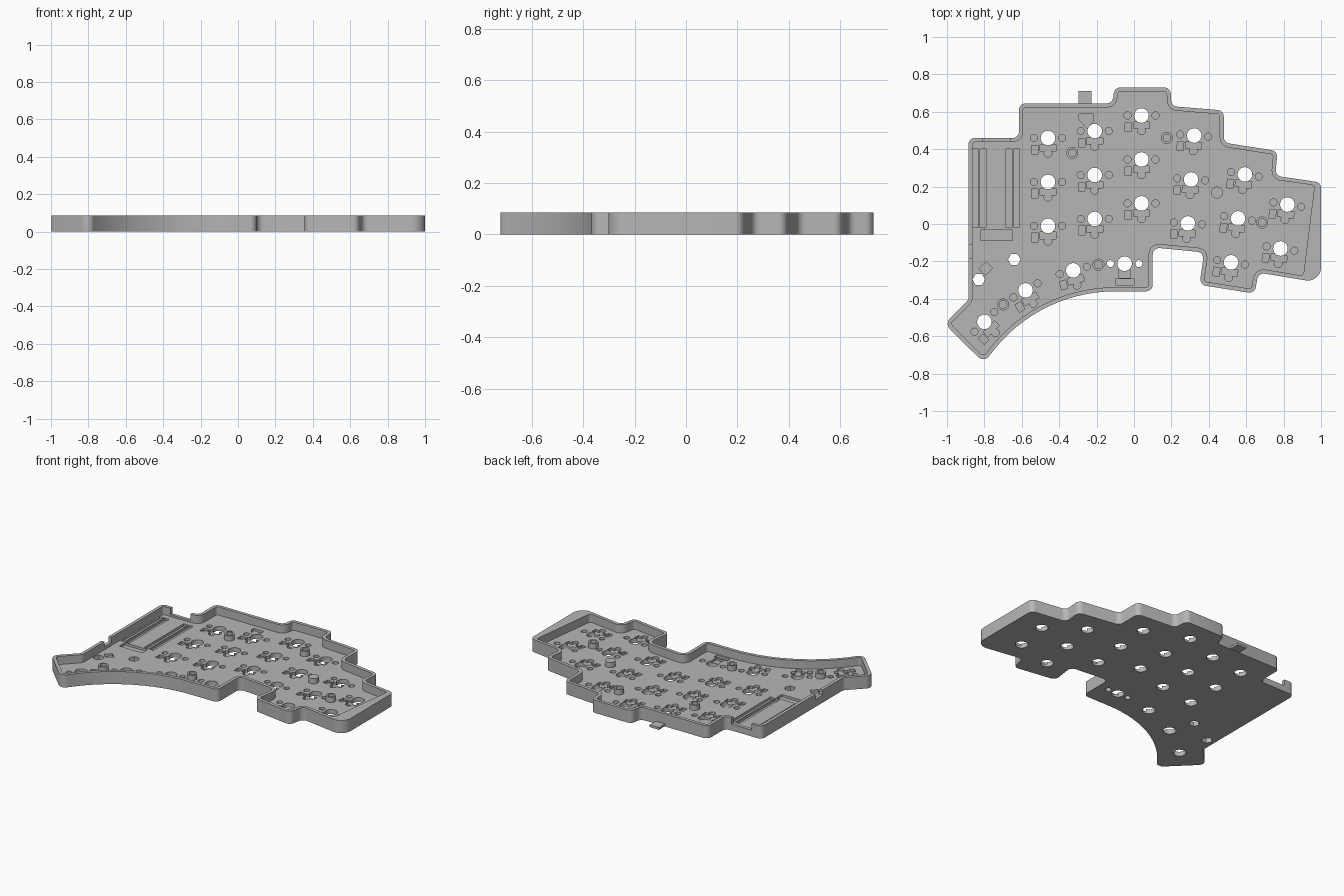
import bpy, bmesh
from math import sin, cos, pi, radians
from mathutils import Vector, Matrix

HEIGHT, FLOOR, RECESS, WALL = 0.085, 0.03, 0.014, 0.022

if "Cube" in bpy.data.objects:
    bpy.data.objects.remove(bpy.data.objects["Cube"])

grey = bpy.data.materials.new("case grey")
grey.use_nodes = True
grey.diffuse_color = (0.47, 0.47, 0.47, 1)
grey.node_tree.nodes["Principled BSDF"].inputs["Base Color"].default_value = grey.diffuse_color


# --- flat shape helpers ---
def circle(x, y, r, sides=24):
    return [(x + r * cos(2 * pi * i / sides), y + r * sin(2 * pi * i / sides)) for i in range(sides)]


def rect(x, y, w, h, turn=0):
    rot = Matrix.Rotation(radians(turn), 2)
    return [tuple(Vector((x, y)) + rot @ Vector((sx * w / 2, sy * h / 2)))
            for sx, sy in ((-1, -1), (1, -1), (1, 1), (-1, 1))]


def place(shape, x, y, turn):
    rot = Matrix.Rotation(radians(turn), 2)
    return [tuple(rot @ Vector(p) + Vector((x, y))) for p in shape]


def corner_dirs(pts, i):
    p = pts[i]
    return (p - pts[i - 1]).normalized(), (pts[(i + 1) % len(pts)] - p).normalized()


def inset(pts, t):
    """Move a clockwise outline inward with mitred corners."""
    out = []
    for i, p in enumerate(pts):
        a, b = corner_dirs(pts, i)
        n1, n2 = Vector((a.y, -a.x)), Vector((b.y, -b.x))
        out.append(p + (n1 + n2) / (1 + n1.dot(n2)) * t)
    return out


def fillet(pts, radii, grow=0, steps=6):
    """Round corners; grow enlarges hollow corners and shrinks outer ones."""
    out = []
    for i, p in enumerate(pts):
        a, b = corner_dirs(pts, i)
        turn = a.x * b.y - a.y * b.x
        if radii[i] == 0:
            out.append(tuple(p))
            continue
        r = radii[i] + (grow if turn > 0 else -grow)
        angle = a.angle(b)
        reach = r * (1 - cos(angle)) / sin(angle)
        start = p - a * reach
        side = Vector((-a.y, a.x)) * (1 if turn > 0 else -1)
        for k in range(steps + 1):
            t = angle * k / steps
            out.append(tuple(start + a * r * sin(t) + side * r * (1 - cos(t))))
    return out


# --- solid helpers ---
def prisms(name, shapes, z0, z1):
    bm = bmesh.new()
    for shape in shapes:
        face = bm.faces.new([bm.verts.new((x, y, z0)) for x, y in shape])
        ext = bmesh.ops.extrude_face_region(bm, geom=[face])["geom"]
        bmesh.ops.translate(bm, vec=(0, 0, z1 - z0),
                            verts=[g for g in ext if isinstance(g, bmesh.types.BMVert)])
    bmesh.ops.recalc_face_normals(bm, faces=bm.faces)
    mesh = bpy.data.meshes.new(name)
    bm.to_mesh(mesh)
    bm.free()
    mesh.materials.append(grey)
    obj = bpy.data.objects.new(name, mesh)
    bpy.context.collection.objects.link(obj)
    return obj


def activate(obj):
    bpy.ops.object.select_all(action="DESELECT")
    obj.select_set(True)
    bpy.context.view_layer.objects.active = obj


def cut(target, shapes, z0, z1):
    cutter = prisms("cutter", shapes, z0, z1)
    cutter.hide_render = True
    mod = target.modifiers.new("cut", "BOOLEAN")
    mod.operation, mod.solver, mod.object = "DIFFERENCE", "EXACT", cutter
    activate(target)
    bpy.ops.object.modifier_apply(modifier=mod.name)
    bpy.data.objects.remove(cutter)


# --- case outline, clockwise from the back corner ---
corners = [(-0.885, 0.46), (-0.615, 0.46), (-0.615, 0.645), (-0.115, 0.645), (-0.105, 0.73),
           (0.195, 0.73), (0.2, 0.63), (0.48, 0.607), (0.48, 0.435), (0.768, 0.39),
           (0.755, 0.258), (1.0, 0.222), (1.0, -0.315), (0.665, -0.26), (0.645, -0.372),
           (0.35, -0.325), (0.375, -0.152), (0.1, -0.125), (0.1, -0.36)]
radii = [0.035] * len(corners)
radii[12] = 0.07
for i in range(17):  # curved palm edge
    t = radians(57.6) * i / 16
    corners.append((-0.1 - 0.829 * sin(t), -1.189 + 0.829 * cos(t)))
    radii.append(0.04 if i == 16 else 0)
corners += [(-1.013, -0.533), (-0.885, -0.405)]
radii += [0.04, 0.03]
corners = [Vector(c) for c in corners]

inner = inset(corners, WALL)
inner[11], inner[12] = Vector((0.965, 0.207)), Vector((0.905, -0.277))  # thick end wall
inner_radii = list(radii)
inner_radii[12] = 0.04

tray = prisms("tray", [fillet(corners, radii)], 0, HEIGHT)
cut(tray, [fillet(inner, inner_radii, WALL * 0.9)], FLOOR, HEIGHT + 0.05)

# --- key positions: x, y, turn ---
keys = []
for x, y, lean, turn, count in ((-0.46, 0.46, 0, 0, 3), (-0.21, 0.497, 0, 0, 3), (0.04, 0.58, 0, 0, 3),
                                (0.322, 0.473, -0.017, -4, 3), (0.593, 0.265, -0.037, -9, 3),
                                (0.82, 0.104, -0.037, -9, 2)):
    keys += [(x + lean * i, y - 0.235 * i, turn) for i in range(count)]
thumbs = [(-0.325, -0.248, 15), (-0.58, -0.355, 30), (-0.8, -0.523, 45)]
pivot = (-0.05, -0.212)

# Through holes
holes = [circle(x, y, 0.039) for x, y, _ in keys + thumbs + [(*pivot, 0)]]
holes += [circle(pivot[0] + s * 0.076, pivot[1], 0.019, 16) for s in (-1, 1)]
holes += [circle(-0.64, -0.19, 0.034, 6), circle(-0.83, -0.297, 0.034, 6)]
cut(tray, holes, -0.1, 0.2)

# Pin and socket recesses around each key
pin_shapes = [circle(-0.075, 0, 0.019, 16), circle(0.075, 0, 0.019, 16),
              circle(0, -0.082, 0.021, 16), rect(-0.07, -0.062, 0.034, 0.046)]
pins, sockets = [], []
for x, y, turn in keys + thumbs:
    pins += [place(s, x, y, turn) for s in pin_shapes]
    sockets.append(place(rect(0, -0.052, 0.086, 0.036), x, y, turn))
sockets.append(rect(pivot[0], -0.265, 0.06, 0.05))
pins.append(rect(pivot[0], -0.31, 0.1, 0.032))
cut(tray, pins, RECESS, 0.06)
cut(tray, sockets, RECESS + 0.001, 0.06)

# Controller grooves, battery pad, diamond and jack recesses
grooves = [rect(x, 0.19, 0.031, 0.42) for x in (-0.847, -0.808, -0.668, -0.629)]
grooves += [rect(-0.735, -0.06, 0.17, 0.058), rect(-0.792, -0.238, 0.052, 0.05, 45),
            [(-0.295, 0.588), (-0.22, 0.588), (-0.22, 0.55), (-0.25, 0.51), (-0.295, 0.56)]]
cut(tray, grooves, RECESS, 0.06)

# Port and switch notches in the walls
cut(tray, [rect(-0.735, 0.455, 0.15, 0.06)], 0.042, 0.2)
cut(tray, [rect(-0.88, -0.148, 0.05, 0.075)], 0.05, 0.2)

# Screw standoffs and the solid post
standoffs = [(-0.33, 0.38), (0.176, 0.46), (0.685, 0.008), (-0.19, -0.217), (-0.7, -0.43)]
posts = prisms("standoffs", [circle(x, y, 0.032) for x, y in standoffs], FLOOR - 0.005, 0.065)
cut(posts, [circle(x, y, 0.02) for x, y in standoffs], FLOOR, 0.1)
post = prisms("solid_post", [circle(0.444, 0.168, 0.032)], FLOOR - 0.005, 0.065)

# Small tab outside the back wall
prisms("jack_tab", [rect(-0.262, 0.677, 0.07, 0.068)], 0.003, 0.018)

for obj in (tray, posts, post):
    activate(obj)
    bpy.ops.object.shade_smooth_by_angle(angle=radians(30))
